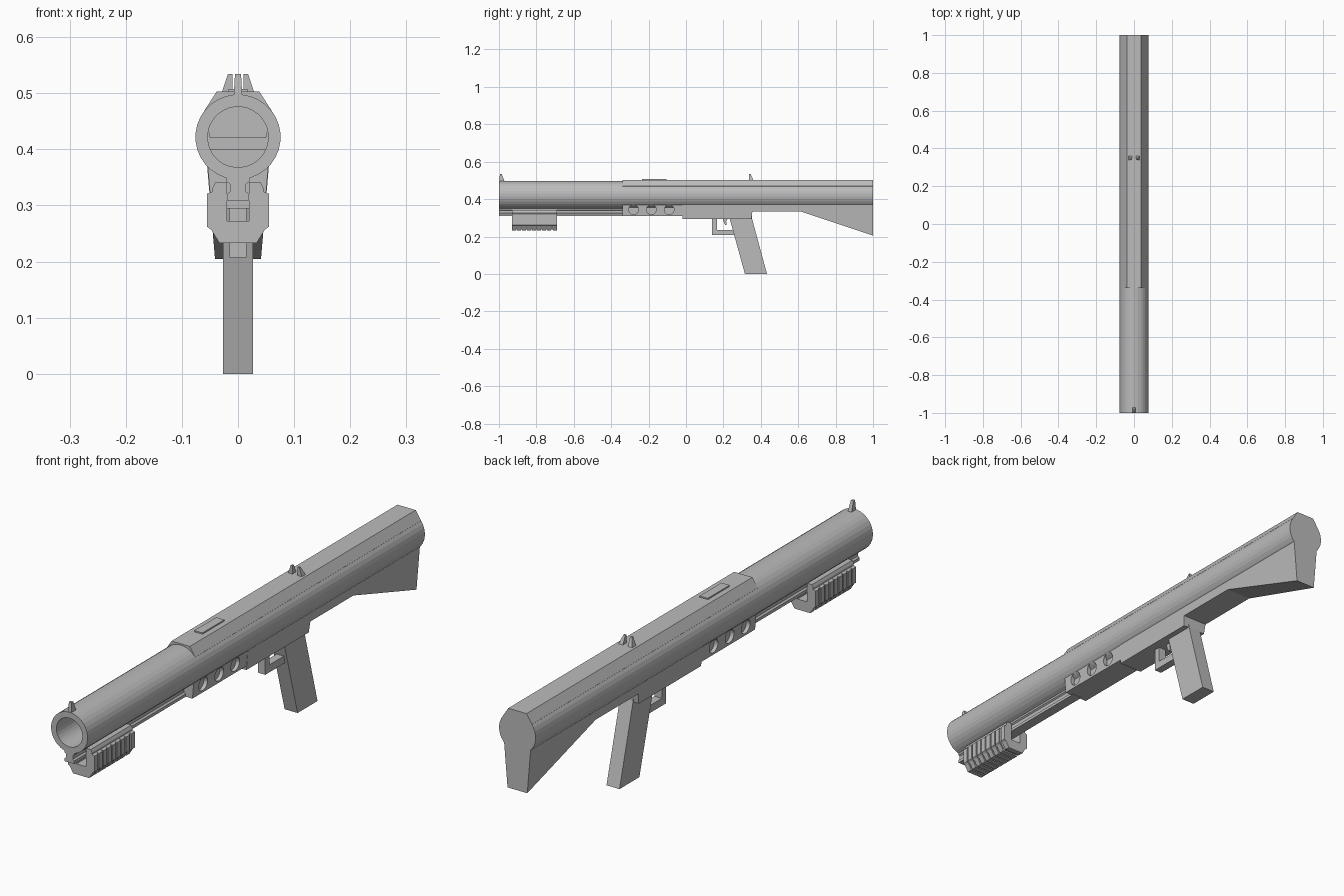
import bpy, bmesh, math
from mathutils import Vector

cube = bpy.data.objects.get("Cube")
if cube:
    bpy.data.objects.remove(cube, do_unlink=True)

GREY = (0.5, 0.5, 0.5, 1.0)
grey = bpy.data.materials.new("plain grey")
grey.use_nodes = True
grey.diffuse_color = GREY
grey.node_tree.nodes["Principled BSDF"].inputs["Base Color"].default_value = GREY

AXIS_Z = 0.422      # height of the tube axis
R_OUT, R_IN = 0.076, 0.054


def finish(name, bm):
    bmesh.ops.recalc_face_normals(bm, faces=bm.faces)
    mesh = bpy.data.meshes.new(name)
    bm.to_mesh(mesh)
    bm.free()
    mesh.materials.append(grey)
    obj = bpy.data.objects.new(name, mesh)
    bpy.context.collection.objects.link(obj)
    return obj


def loft(bm, loops):
    """Bridge matching loops of points and cap both ends."""
    rings = [[bm.verts.new(p) for p in loop] for loop in loops]
    n = len(rings[0])
    for a, b in zip(rings, rings[1:]):
        for i in range(n):
            j = (i + 1) % n
            bm.faces.new((a[i], a[j], b[j], b[i]))
    bm.faces.new(rings[0])
    bm.faces.new(rings[-1])


def along_y(name, half, spans):
    """Extrude a mirrored (x, z) half profile over each y span."""
    profile = half + [(-x, z) for x, z in reversed(half)]
    bm = bmesh.new()
    for y0, y1 in spans:
        loft(bm, [[(x, y, z) for x, z in profile] for y in (y0, y1)])
    return finish(name, bm)


def across_x(name, outline, width, centre=0.0):
    """Extrude a (y, z) outline sideways; width(z) gives the half width."""
    bm = bmesh.new()
    loft(bm, [[(centre + s * width(z), y, z) for y, z in outline] for s in (-1, 1)])
    return finish(name, bm)


def fixed(w):
    return lambda z: w


def side_taper(z):
    return 0.041 + (z - 0.205) * 0.085


# Launch tube with a blind bore
bm = bmesh.new()
sides = 32
rings = [(R_OUT, 1.0), (R_OUT, -1.0), (R_IN, -1.0), (R_IN, 0.9)]
loft(bm, [[(r * math.cos(math.tau * (i + 0.5) / sides), y,
            AXIS_Z + r * math.sin(math.tau * (i + 0.5) / sides))
           for i in range(sides)] for r, y in rings])
finish("tube", bm)

# Flat-topped casing and its small cover plate
along_y("top_casing", [(0.038, 0.503), (0.06, 0.469), (0.05, 0.42)], [(-0.34, 1.0)])
along_y("cover_plate", [(0.017, 0.508), (0.017, 0.5)], [(-0.235, -0.105)])

# Receiver underside flowing into the shoulder stock
across_x("receiver_and_stock",
         [(-0.02, 0.4), (-0.02, 0.295), (0.35, 0.295), (0.355, 0.335),
          (0.61, 0.335), (1.0, 0.205), (1.0, 0.4)], side_taper)

# Vented section with three round pockets on each side
vents = across_x("vented_section",
                 [(-0.34, 0.4), (-0.34, 0.31), (-0.015, 0.31), (-0.015, 0.4)],
                 lambda z: side_taper(z) - 0.001)
bm = bmesh.new()
for side in (-1, 1):
    for y in (-0.28, -0.185, -0.09):
        loft(bm, [[(side * x, y + 0.026 * math.cos(math.tau * i / 24),
                    0.344 + 0.026 * math.sin(math.tau * i / 24))
                   for i in range(24)] for x in (0.036, 0.08)])
cutter = finish("vent_cutter", bm)
cutter.hide_render = True
cut = vents.modifiers.new("vent_pockets", 'BOOLEAN')
cut.operation = 'DIFFERENCE'
cut.solver = 'EXACT'
cut.object = cutter
bpy.context.view_layer.objects.active = vents
bpy.ops.object.modifier_apply(modifier=cut.name)
bpy.data.objects.remove(cutter, do_unlink=True)

# Accessory rail under the tube
along_y("under_rail",
        [(0.022, 0.36), (0.02, 0.342), (0.014, 0.338), (0.014, 0.325),
         (0.02, 0.32), (0.02, 0.309)], [(-1.0, -0.33)])


# Ribbed U-shaped fore grip: plain core with raised ribs around it
def grip_profile(inset):
    outer = [(0.04, 0.342), (0.045, 0.332), (0.045, 0.325),
             (0.055 - inset, 0.321), (0.055 - inset, 0.262),
             (0.048 - inset, 0.257), (0.033 - inset, 0.233 + inset)]
    return [(0.02, 0.272), (0.02, 0.342)] + outer


along_y("fore_grip_core", grip_profile(0.005), [(-0.93, -0.69)])
pitch = 0.24 / 9
along_y("fore_grip_ribs", grip_profile(0.0),
        [(-0.93 + i * pitch, -0.93 + i * pitch + 0.021) for i in range(8)]
        + [(-0.711, -0.69)])

# Pistol grip, trigger guard and trigger
across_x("pistol_grip",
         [(0.225, 0.33), (0.235, 0.29), (0.315, 0.0), (0.433, 0.0), (0.352, 0.3), (0.352, 0.335)],
         fixed(0.027))
across_x("trigger_guard",
         [(0.14, 0.3), (0.14, 0.207), (0.27, 0.207), (0.27, 0.235),
          (0.165, 0.235), (0.165, 0.3)], fixed(0.015))
across_x("trigger",
         [(0.195, 0.3), (0.2, 0.28), (0.21, 0.262), (0.218, 0.265),
          (0.215, 0.282), (0.225, 0.3)], fixed(0.006))


# Sights: one blade at the muzzle, a split pair at the rear
across_x("front_sight",
         [(-0.998, 0.49), (-0.995, 0.534), (-0.985, 0.534), (-0.968, 0.49)],
         lambda z: 0.008 - (z - 0.49) * 0.06)
for side, label in ((1, "left"), (-1, "right")):
    bm = bmesh.new()
    loft(bm, [[(side * x, y, z) for x, y in
               ((0.01, y0), (x1, y0), (x1, y1), (0.01, y1))]
              for z, x1, y0, y1 in ((0.498, 0.03, 0.338, 0.362),
                                    (0.534, 0.018, 0.338, 0.346))])
    finish("rear_sight_" + label, bm)
